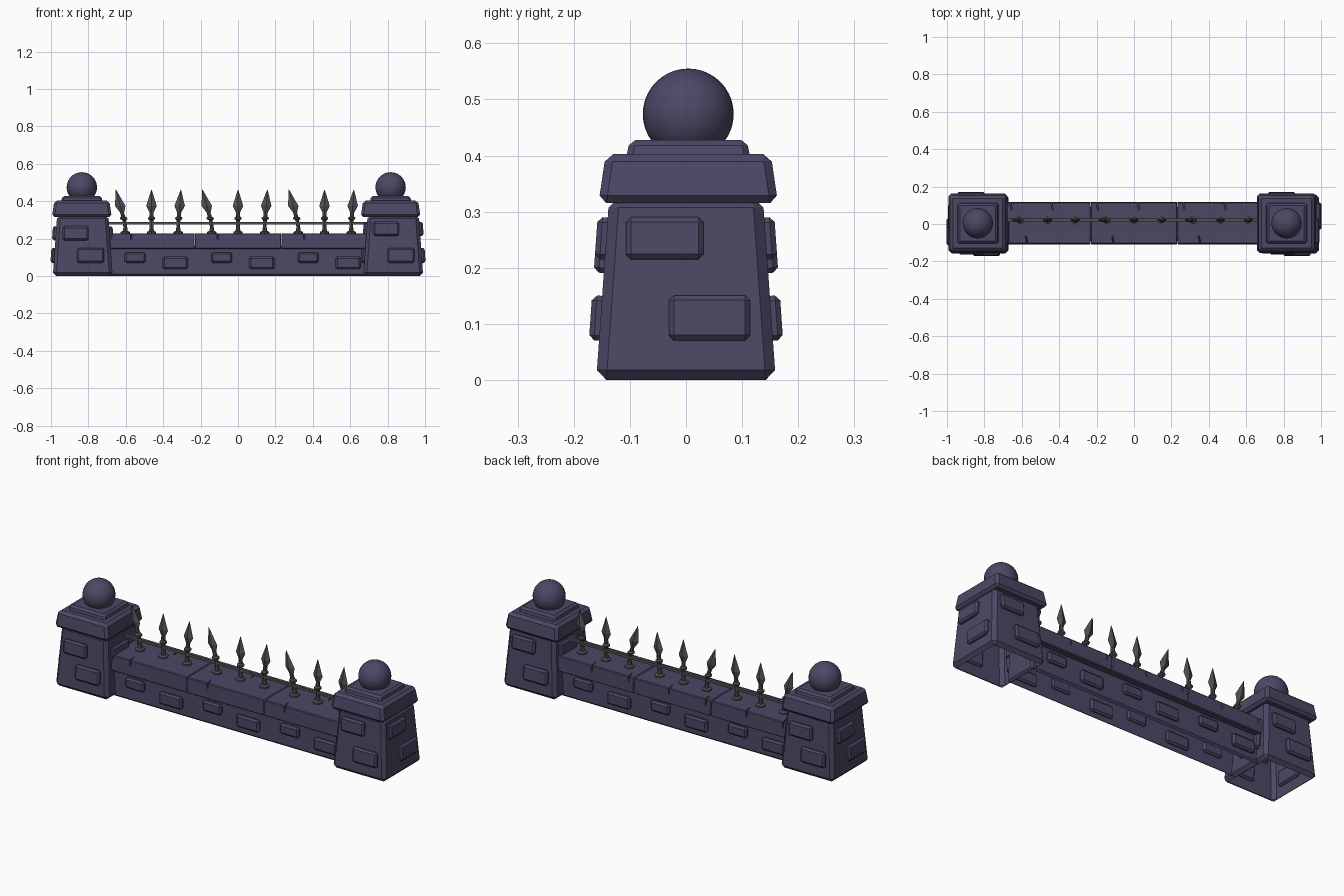
import bpy, bmesh, math
from mathutils import Matrix, Vector

if "Cube" in bpy.data.objects:
    bpy.data.objects.remove(bpy.data.objects["Cube"])


def material(name, rgb):
    m = bpy.data.materials.new(name)
    m.diffuse_color = (*rgb, 1)
    m.use_nodes = True
    m.node_tree.nodes["Principled BSDF"].inputs["Base Color"].default_value = m.diffuse_color
    return m


STONE = material("purple stone", (0.075, 0.063, 0.130))
IRON = material("dark iron", (0.082, 0.080, 0.086))


def finish(bm, name, mat, matrix=Matrix()):
    bmesh.ops.recalc_face_normals(bm, faces=bm.faces)
    me = bpy.data.meshes.new(name)
    bm.to_mesh(me)
    bm.free()
    me.materials.append(mat)
    ob = bpy.data.objects.new(name, me)
    ob.matrix_world = matrix
    bpy.context.collection.objects.link(ob)
    return ob


def block(name, low, high, z0, z1, bevel, matrix=Matrix(), is_open=False):
    """Chamfered tapering block; low / high are half sizes at z0 / z1."""
    bm = bmesh.new()
    bmesh.ops.create_cube(bm, size=2)
    for v in bm.verts:
        h = high if v.co.z > 0 else low
        v.co = (v.co.x * h[0], v.co.y * h[1], z1 if v.co.z > 0 else z0)
    bmesh.ops.bevel(bm, geom=bm.edges[:], offset=bevel, segments=1, affect='EDGES')
    if is_open:
        bm.normal_update()
        down = [f for f in bm.faces if f.normal.z < -0.95]
        bmesh.ops.delete(bm, geom=down, context='FACES')
    ob = finish(bm, name, STONE, matrix)
    return ob


def brick(name, frame, u, z, w, h, depth, tilt=0.0, out=0.018):
    """Raised stone on the -y side of a frame."""
    m = frame @ Matrix.Translation((u, -depth, z)) @ Matrix.Rotation(math.pi / 2 - tilt, 4, 'X')
    block(name, (w / 2, h / 2), (w / 2, h / 2), -0.012, out, 0.009, m)


# Pillars: hollow tapered body, two-step cap, ball and raised stones
BASE, TOP, HEIGHT = 0.160, 0.137, 0.325
TILT = math.atan((BASE - TOP) / HEIGHT)
for side, x, cap_x, upper in (("left", -0.83, -0.835, 0.228), ("right", 0.83, 0.816, 0.252)):
    T = Matrix.Translation((x, 0, 0))
    C = Matrix.Translation((cap_x, 0.004, 0))
    block(side + "_pillar", (BASE, BASE), (TOP, TOP), 0, HEIGHT, 0.018, T, True)
    block(side + "_cap", (0.160, 0.160), (0.147, 0.147), 0.315, 0.403, 0.014, C)
    block(side + "_cap_step", (0.113, 0.113), (0.104, 0.104), 0.385, 0.428, 0.010, C)
    bm = bmesh.new()
    bmesh.ops.create_uvsphere(bm, u_segments=32, v_segments=20, radius=0.081)
    for f in bm.faces:
        f.smooth = True
    finish(bm, side + "_ball", STONE, C @ Matrix.Translation((0, 0, 0.474)))
    for k in range(4):
        F = T @ Matrix.Rotation(k * math.pi / 2, 4, 'Z')
        for part, u, z, w, h in (("upper", -0.038, upper, 0.138, 0.075),
                                 ("lower", 0.042, 0.11, 0.145, 0.08)):
            depth = BASE + (TOP - BASE) * z / HEIGHT
            brick(f"{side}_pillar_{part}_stone_{k}", F, u, z, w, h, depth, TILT)

# Low wall between the pillars, with raised stones front and back
block("low_wall", (0.70, 0.09), (0.70, 0.085), 0, 0.16, 0.010, is_open=True)
for k, face in enumerate(("front", "back")):
    F = Matrix.Rotation(k * math.pi, 4, 'Z')
    for i in range(3):
        cx = (i - 1) * 0.4625
        brick(f"{face}_small_stone_{i}", F, cx - 0.087, 0.098, 0.112, 0.056, 0.087)
        brick(f"{face}_large_stone_{i}", F, cx + 0.127, 0.070, 0.135, 0.066, 0.087)

# Coping in three lengths, each with cracks cut in its edges
bm = bmesh.new()
for i in range(3):
    cx = (i - 1) * 0.4625
    for dx, y in ((-0.108, -0.107), (0.02, 0.117), (-0.20, 0.117)):
        m = (Matrix.Translation((cx + dx, y, 0.228)) @ Matrix.Rotation(0.2, 4, 'Z')
             @ Matrix.Diagonal((0.010, 0.09, 0.07, 1)) @ Matrix.Rotation(math.pi / 4, 4, 'X'))
        bmesh.ops.create_cube(bm, size=0.7, matrix=m)
cutter = finish(bm, "crack_cutter", STONE)
cutter.hide_render = True
cutter.display_type = 'WIRE'
for i in range(3):
    m = Matrix.Translation(((i - 1) * 0.4625, 0.005, 0))
    ob = block(f"coping_{i}", (0.2312, 0.114), (0.2312, 0.110), 0.145, 0.228, 0.004, m)
    mod = ob.modifiers.new("cracks", 'BOOLEAN')
    mod.operation = 'DIFFERENCE'
    mod.object = cutter
    mod.solver = 'EXACT'

# Iron rail through the spikes
bm = bmesh.new()
bmesh.ops.create_cube(bm, size=1, matrix=Matrix.Translation((0, 0.022, 0.283))
                      @ Matrix.Diagonal((1.38, 0.016, 0.014, 1)))
finish(bm, "rail", IRON)


def lathe(bm, profile, sides, flat, lean):
    """Stack of rings (radius, z), flattened in y and leaning in x."""
    rings = []
    for r, z in profile:
        dx = lean * max(0, z - 0.275) / 0.185
        rings.append([bm.verts.new((dx + r * math.cos(2 * math.pi * j / sides),
                                    flat * r * math.sin(2 * math.pi * j / sides), z))
                      for j in range(sides)])
    for a, b in zip(rings, rings[1:]):
        for j in range(sides):
            k = (j + 1) % sides
            bm.faces.new((a[j], a[k], b[k], b[j]))
    bm.faces.new(rings[0])
    bm.faces.new(rings[-1])


# Spikes in groups of three: bent, straight, slightly leaning
ROD = [(0.025, 0.224), (0.025, 0.236), (0.013, 0.241), (0.010, 0.262), (0.010, 0.298),
       (0.019, 0.304), (0.019, 0.312), (0.011, 0.318), (0.010, 0.345)]
HEAD = [(0.009, 0.335), (0.028, 0.375), (0.001, 0.462)]
for i in range(3):
    for j, (dx, lean) in enumerate(((-0.140, -0.050), (0, 0), (0.143, 0.014))):
        bm = bmesh.new()
        lathe(bm, ROD, 8, 1, lean)
        lathe(bm, HEAD, 4, 0.45, lean)
        finish(bm, f"spike_{i}_{j}", IRON, Matrix.Translation(((i - 1) * 0.4625 + dx, 0.022, 0)))
